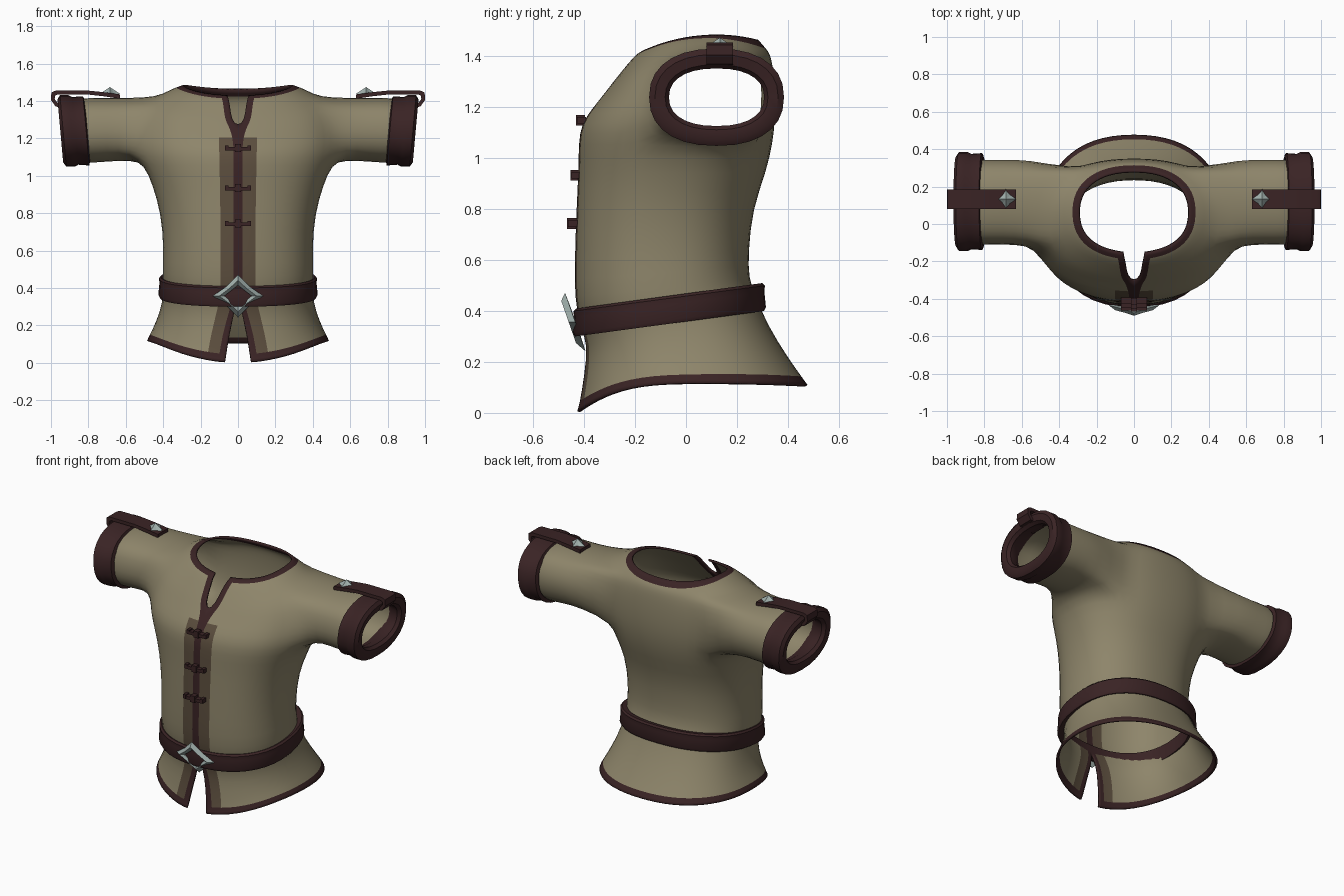
import bpy, bmesh
from math import sin, cos, asin, atan2, pi, radians, copysign

if "Cube" in bpy.data.objects:
    bpy.data.objects.remove(bpy.data.objects["Cube"])

N = 2.3  # roundness of the squarish ellipse sections


def mat(name, rgb):
    m = bpy.data.materials.new(name)
    m.diffuse_color = (*rgb, 1)
    m.use_nodes = True
    m.node_tree.nodes["Principled BSDF"].inputs["Base Color"].default_value = m.diffuse_color
    return m


CLOTH = mat("khaki_cloth", (0.27, 0.235, 0.145))
LEATHER = mat("dark_leather", (0.042, 0.017, 0.018))
PLACKET = mat("brown_placket", (0.105, 0.075, 0.047))
SILVER = mat("pale_silver", (0.36, 0.44, 0.42))


def spow(v):
    return copysign(abs(v) ** (2 / N), v)


def finish(name, bm, mats, mirror=False, angle=40):
    me = bpy.data.meshes.new(name)
    bm.to_mesh(me)
    bm.free()
    ob = bpy.data.objects.new(name, me)
    bpy.context.collection.objects.link(ob)
    for m in mats:
        me.materials.append(m)
    if mirror:
        ob.modifiers.new("Mirror", 'MIRROR')
    bpy.ops.object.select_all(action='DESELECT')
    ob.select_set(True)
    bpy.context.view_layer.objects.active = ob
    bpy.ops.object.shade_smooth_by_angle(angle=radians(angle))
    return ob


def loft(rings, closed_rows=True):
    """Skin of closed loops; the last loop joins the first if closed_rows."""
    bm = bmesh.new()
    vs = [[bm.verts.new(p) for p in r] for r in rings]
    n, rows = len(rings[0]), len(rings)
    for i in range(rows if closed_rows else rows - 1):
        a, b = vs[i], vs[(i + 1) % rows]
        for j in range(n):
            k = (j + 1) % n
            bm.faces.new((a[j], a[k], b[k], b[j]))
    bmesh.ops.recalc_face_normals(bm, faces=bm.faces)
    return bm


# Shirt: half shell of rows, hem to neck
# (z front, z side, z back, y front, y back, half width, front gap, trim width)
ROWS = [
    (0.005, 0.118, 0.11, -0.43, 0.48, 0.49, 0.070, 0.03),
    (0.030, 0.143, 0.132, -0.42, 0.463, 0.48, 0.066, 0.03),
    (0.15, 0.22, 0.22, -0.40, 0.40, 0.438, 0.048, 0.03),
    (0.27, 0.33, 0.34, -0.385, 0.325, 0.405, 0.02, 0.02),
    (0.36, 0.41, 0.455, -0.42, 0.275, 0.40, 0, 0.012),
    (0.45, 0.48, 0.53, -0.437, 0.247, 0.408, 0, 0.012),
    (0.60, 0.61, 0.63, -0.437, 0.247, 0.40, 0, 0.012),
    (0.80, 0.80, 0.80, -0.43, 0.262, 0.415, 0, 0.012),
    (0.95, 0.95, 0.95, -0.422, 0.318, 0.46, 0, 0.012),
    (1.06, 1.06, 1.06, -0.422, 0.342, 0.505, 0, 0.012),
    (1.14, 1.14, 1.15, -0.41, 0.352, 0.53, 0, 0.012),
    (1.205, 1.24, 1.25, -0.36, 0.352, 0.53, 0, 0.02),
    (1.265, 1.34, 1.34, -0.312, 0.345, 0.51, 0, 0.05),
    (1.295, 1.415, 1.39, -0.29, 0.337, 0.45, 0.035, 0.03),
    (1.38, 1.455, 1.412, -0.222, 0.328, 0.375, 0.043, 0.03),
    (1.415, 1.475, 1.425, -0.19, 0.32, 0.33, 0.052, 0.03),
    (1.43, 1.485, 1.465, -0.155, 0.285, 0.295, 0.056, 0.03),
]
ANGLES = [17, 34, 50, 67, 80, 93, 106, 119, 132, 145, 157, 169, 180]
J0, J1, I0, I1 = 6, 12, 9, 13  # arm opening


def row_points(i):
    zf, zs, zb, yf, yb, hx, gap, w = ROWS[i]
    ts = [asin((x / hx) ** (N / 2)) for x in (gap, gap + w, gap + 0.09)]
    edge = radians(67)
    for a in map(radians, ANGLES):
        ts.append(a if a >= edge else ts[2] + a / edge * (edge - ts[2]))
    pts = []
    for t in ts:
        c = spow(cos(t))
        if i < 2:
            z = zs + (zf - zs) * max(c, 0) ** 3 + (zb - zs) * max(-c, 0) ** 3
        else:
            z = zs + c * (zf - zb) / 2 + c * c * ((zf + zb) / 2 - zs)
        pts.append((hx * abs(spow(sin(t))), (yf + yb) / 2 - (yb - yf) / 2 * c, z))
    pts[-1] = (0, *pts[-1][1:])
    return pts


bm = bmesh.new()
grid = [[bm.verts.new(p) for p in row_points(i)] for i in range(len(ROWS))]
last = len(ROWS) - 2
for i in range(len(ROWS) - 1):
    for j in range(len(grid[0]) - 1):
        if I0 <= i < I1 and J0 <= j < J1:
            continue
        f = bm.faces.new((grid[i][j], grid[i][j + 1], grid[i + 1][j + 1], grid[i + 1][j]))
        if j == 0 or i == 0 or i == last:
            f.material_index = 1
        elif j == 1 and i < 11:
            f.material_index = 2

# Sleeve grown out of the arm opening
loop = ([grid[I0][j] for j in range(J0, J1)] + [grid[i][J1] for i in range(I0, I1)]
        + [grid[I1][j] for j in range(J1, J0, -1)] + [grid[i][J0] for i in range(I1, I0, -1)])
phis = [atan2((v.co.z - 1.24) / 0.165, (v.co.y - 0.1) / 0.24) for v in loop]
prev = loop
for x, cz, ry, rz in [(0.575, 1.25, 0.24, 0.168), (0.70, 1.245, 0.236, 0.172),
                      (0.82, 1.242, 0.24, 0.178), (0.90, 1.24, 0.225, 0.16)]:
    ring = [bm.verts.new((x, 0.12 + ry * spow(cos(p)), cz + rz * spow(sin(p)))) for p in phis]
    for m in range(len(ring)):
        k = (m + 1) % len(ring)
        bm.faces.new((prev[m], prev[k], ring[k], ring[m]))
    prev = ring
bmesh.ops.delete(bm, geom=[v for v in bm.verts if not v.link_faces], context='VERTS')
shirt = finish("shirt", bm, [CLOTH, LEATHER, PLACKET], mirror=True, angle=180)
sub = shirt.modifiers.new("Smooth", 'SUBSURF')
sub.levels = sub.render_levels = 1
sub.boundary_smooth = 'PRESERVE_CORNERS'
thick = shirt.modifiers.new("Thickness", 'SOLIDIFY')
thick.thickness = 0.012
thick.offset = -1

# Belt: tilted band around the waist
rings = []
for dr, dz in [(-0.035, -0.05), (0, -0.055), (0.008, -0.04), (0.002, 0.02),
               (0.004, 0.045), (-0.006, 0.055), (-0.035, 0.05)]:
    ring = []
    for k in range(40):
        t = 2 * pi * k / 40
        c = spow(cos(t))
        y = -0.066 - (0.372 + dr) * c
        ring.append(((0.418 + dr) * spow(sin(t)), y, 0.405 - 0.05 * c + dz))
    rings.append(ring)
finish("belt", loft(rings), [LEATHER])


# Buckle: open four-pointed frame leaning forward at the top
def star(rx, rz, pinch, depth):
    pts = []
    for k in range(8):
        s = pinch if k % 2 else 1
        z = rz * s * sin(k * pi / 4)
        pts.append((rx * s * cos(k * pi / 4), -0.447 - 0.35 * z + depth, 0.357 + z))
    return pts


finish("buckle", loft([star(0.135, 0.115, 0.64, 0.012), star(0.10, 0.083, 0.67, -0.014),
                       star(0.073, 0.058, 0.70, 0.0), star(0.073, 0.058, 0.70, 0.014)]),
       [SILVER], angle=15)


# Front toggles: crossbar with a knot
def box(bm, centre, size):
    vs = bmesh.ops.create_cube(bm, size=1)["verts"]
    bmesh.ops.scale(bm, vec=size, verts=vs)
    bmesh.ops.translate(bm, vec=centre, verts=vs)


for n, (y, z) in enumerate([(-0.41, 1.145), (-0.432, 0.93), (-0.445, 0.74)]):
    bm = bmesh.new()
    box(bm, (0, y, z), (0.135, 0.034, 0.02))
    box(bm, (0, y - 0.004, z + 0.004), (0.032, 0.036, 0.042))
    for s in (-1, 1):
        box(bm, (s * 0.06, y, z + 0.004), (0.018, 0.036, 0.026))
    finish("toggle_%d" % (n + 1), bm, [LEATHER])

# Cuffs: thick rolled ring at each sleeve end
rings = []
for x, dr in [(0.805, 0.0), (0.812, 0.022), (0.87, 0.018), (0.89, 0.028), (0.935, 0.028),
              (0.95, 0.005), (0.945, -0.035), (0.925, -0.05), (0.88, -0.045), (0.82, -0.01)]:
    ring = []
    for k in range(28):
        t = 2 * pi * k / 28
        z = (0.163 + dr) * spow(sin(t))
        ring.append((x + 0.09 * z, 0.12 + (0.237 + dr) * spow(cos(t)), 1.24 + z))
    rings.append(ring)
finish("cuffs", loft(rings), [LEATHER], mirror=True)

# Sleeve straps: flat strip looping over the cuff edge
outer = [(0.63, 1.435), (0.72, 1.447), (0.80, 1.455), (0.975, 1.455), (0.998, 1.445),
         (1.0, 1.405), (0.975, 1.37), (0.87, 1.355)]
inner = [(0.87, 1.375), (0.965, 1.39), (0.98, 1.41), (0.978, 1.428), (0.965, 1.434),
         (0.80, 1.434), (0.72, 1.425), (0.63, 1.412)]
rings = []
for x_pair in zip(outer, reversed(inner)):
    (xa, za), (xb, zb) = x_pair
    rings.append([(xa, 0.08, za), (xa, 0.185, za), (xb, 0.185, zb), (xb, 0.08, zb)])
bm = loft(rings, closed_rows=False)
bmesh.ops.holes_fill(bm, edges=[e for e in bm.edges if e.is_boundary])
bmesh.ops.recalc_face_normals(bm, faces=bm.faces)
finish("sleeve_straps", bm, [LEATHER], mirror=True, angle=30)

# Strap studs: small four-pointed pyramids
bm = bmesh.new()
base = [bm.verts.new((0.685 + r * cos(k * pi / 4), 0.133 + r * sin(k * pi / 4), 1.438))
        for k, r in enumerate([0.054, 0.033] * 4)]
tip = bm.verts.new((0.685, 0.133, 1.474))
for k in range(8):
    bm.faces.new((base[k], base[(k + 1) % 8], tip))
bm.faces.new(base[::-1])
finish("strap_studs", bm, [SILVER], mirror=True, angle=10)
